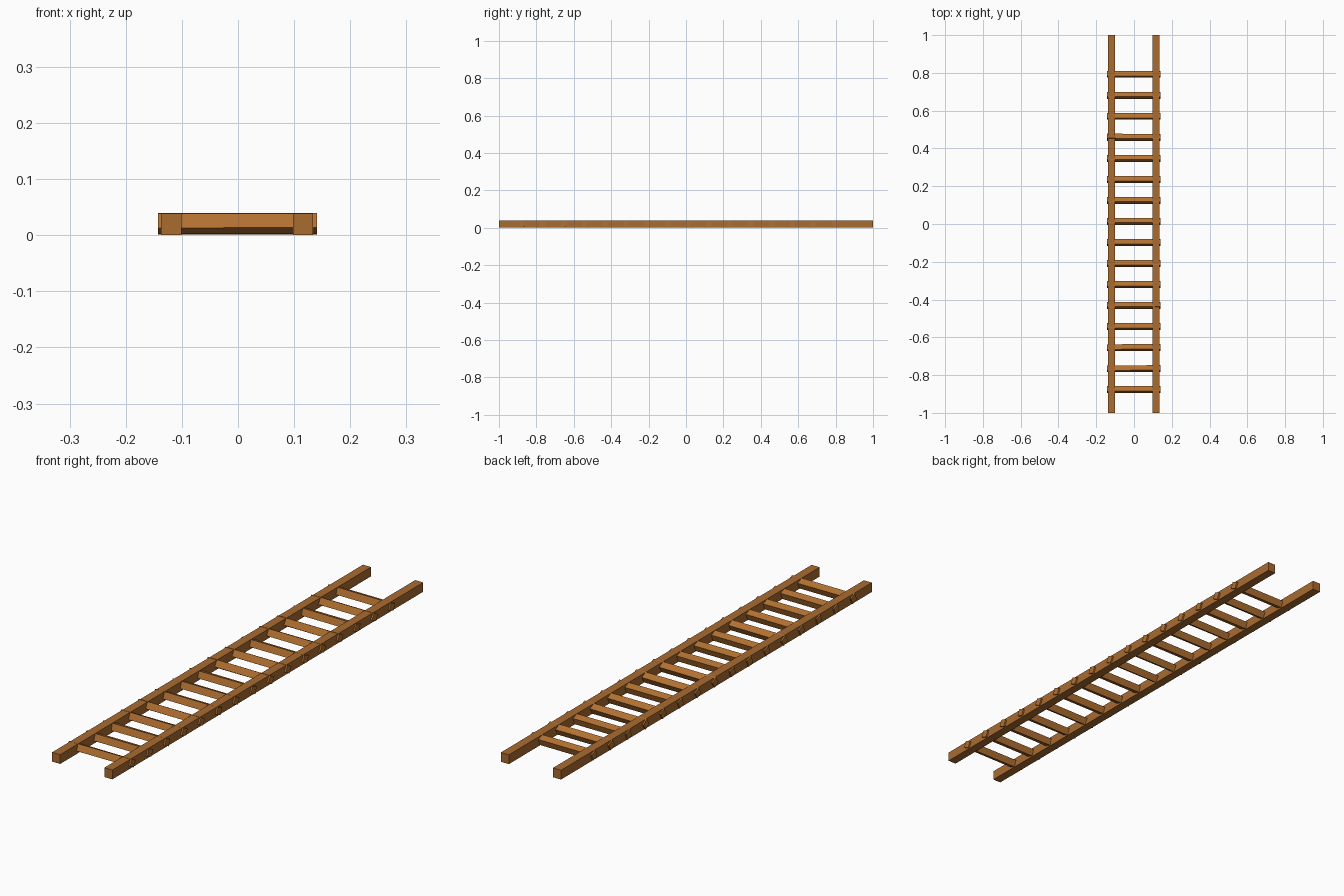
import bpy, bmesh, math, random
from mathutils import Matrix

if "Cube" in bpy.data.objects:
    bpy.data.objects.remove(bpy.data.objects["Cube"])

random.seed(4)


def material(name, rgb):
    m = bpy.data.materials.new(name)
    m.diffuse_color = (*rgb, 1)
    m.use_nodes = True
    m.node_tree.nodes["Principled BSDF"].inputs["Base Color"].default_value = m.diffuse_color
    return m


wood = material("brown wood", (0.40, 0.145, 0.030))
light_wood = material("light brown wood", (0.45, 0.165, 0.030))


def bar(name, size, loc, mat, tilt=0.0, twist=0.0):
    """Box bar, rolled about x, with its two x ends twisted slightly apart."""
    bm = bmesh.new()
    bmesh.ops.create_cube(bm, size=1)
    bmesh.ops.scale(bm, vec=size, verts=bm.verts)
    for v in bm.verts:
        roll = tilt + (twist if v.co.x > 0 else -twist)
        v.co = Matrix.Rotation(roll, 3, 'X') @ v.co
    me = bpy.data.meshes.new(name)
    bm.to_mesh(me)
    bm.free()
    me.materials.append(mat)
    ob = bpy.data.objects.new(name, me)
    ob.location = loc
    bpy.context.collection.objects.link(ob)
    return ob


# Two long side rails
for side, x in (("left", -0.119), ("right", 0.116)):
    bar(side + "_rail", (0.036, 2.0, 0.038), (x, 0, 0.0195), wood)

# Sixteen rough square rungs, each rolled a little differently
for i in range(16):
    y = -0.877 + i * 0.1113
    tilt = -math.radians(24 if i == 0 else random.uniform(18, 32))
    bar(f"rung_{i + 1}", (0.283, 0.028, 0.028), (-0.001, y, 0.0205),
        light_wood, tilt, math.radians(random.uniform(-3, 3)))
